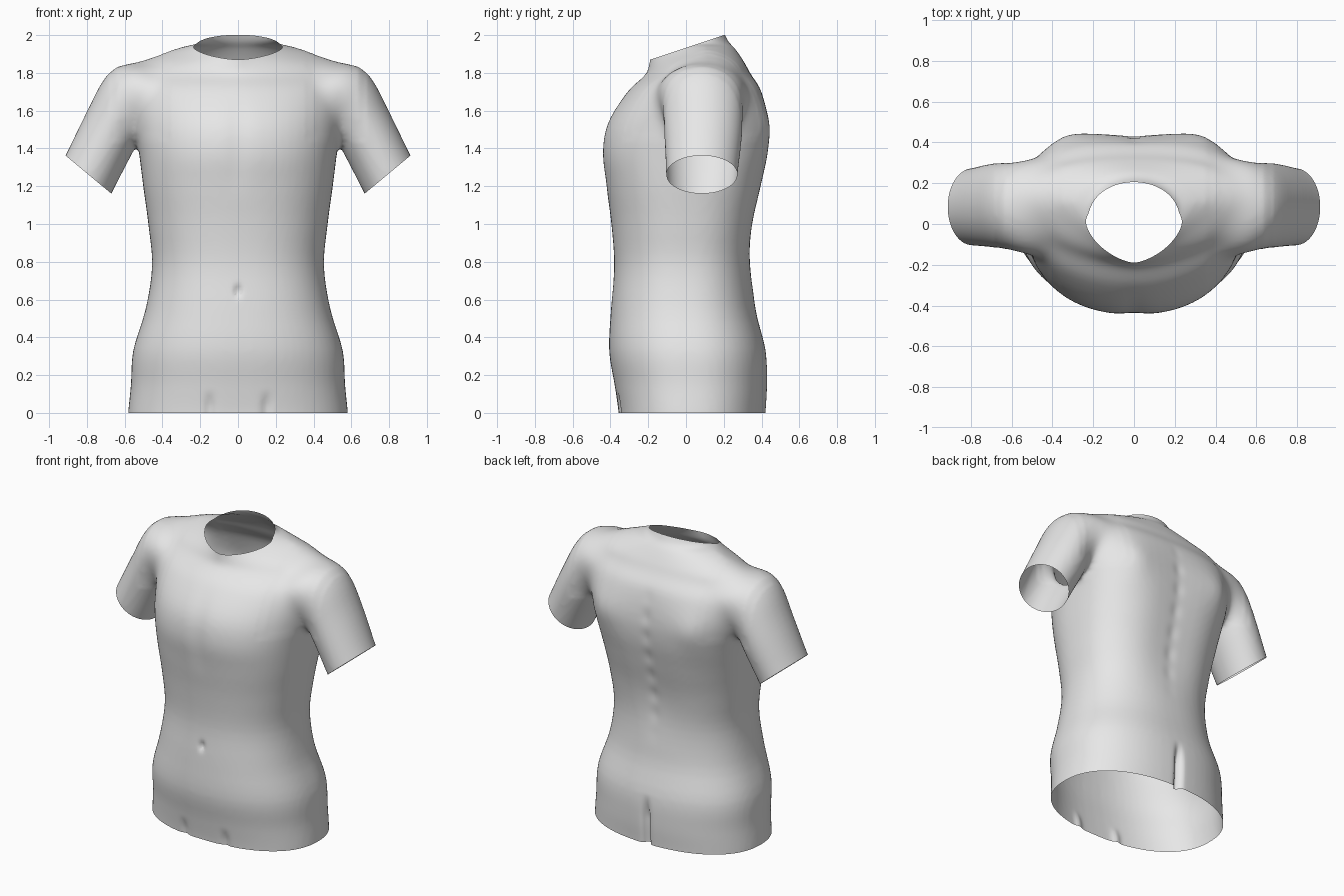
import bpy, bmesh, math
from mathutils import Vector

if "Cube" in bpy.data.objects:
    bpy.data.objects.remove(bpy.data.objects["Cube"])

SEG = 64


def spline(rows, steps=4):
    """Smoothly resample a short table of ring settings (Catmull-Rom)."""
    out = []
    for i in range(len(rows) - 1):
        a, b = rows[max(i - 1, 0)], rows[i]
        c, d = rows[i + 1], rows[min(i + 2, len(rows) - 1)]
        for s in range(steps):
            t = s / steps
            out.append([0.5 * (2 * q + (r - p) * t + (2 * p - 5 * q + 4 * r - w) * t * t
                               + (3 * q - p - 3 * r + w) * t ** 3)
                        for p, q, r, w in zip(a, b, c, d)])
    out.append(list(rows[-1]))
    return out


def loft(bm, rings):
    """Skin a list of rings into a closed solid."""
    loops = [[bm.verts.new(p) for p in ring] for ring in rings]
    faces = [bm.faces.new(loops[0]), bm.faces.new(loops[-1])]
    for a, b in zip(loops, loops[1:]):
        for i in range(SEG):
            j = (i + 1) % SEG
            faces.append(bm.faces.new((a[i], a[j], b[j], b[i])))
    bmesh.ops.recalc_face_normals(bm, faces=faces)


def spow(v, e):
    return math.copysign(abs(v) ** e, v)


def torso_ring(z, half, front, back, mid, front_power, back_power):
    ring = []
    for i in range(SEG):
        a = 2 * math.pi * i / SEG
        c, s = math.cos(a), math.sin(a)
        e = 2 / (back_power if s > 0 else front_power)
        reach = back - mid if s > 0 else mid - front
        ring.append((half * spow(c, e), mid + reach * spow(s, e), z))
    return ring


def sleeve_ring(side, tx, tz, bx, bz, y0, y1):
    ring = []
    for i in range(SEG):
        a = 2 * math.pi * i / SEG
        k = 0.5 + 0.5 * math.cos(a)
        y = (y0 + y1) / 2 + (y1 - y0) / 2 * math.sin(a)
        ring.append((side * (bx + (tx - bx) * k), y, bz + (tz - bz) * k))
    return ring


def gauss(v, width):
    return math.exp(-(v / width) ** 2)


def fade(v, lo, hi):
    t = min(max((v - lo) / (hi - lo), 0), 1)
    return t * t * (3 - 2 * t)


def trim(bm, point, normal, region):
    """Cut an open edge along a plane, only inside the given region."""
    point, normal = Vector(point), Vector(normal).normalized()
    faces = [f for f in bm.faces if region(f.calc_center_median())]
    geom = set(faces)
    for f in faces:
        geom.update(f.verts)
        geom.update(f.edges)
    bmesh.ops.bisect_plane(bm, geom=list(geom), dist=1e-5, plane_co=point, plane_no=normal)
    gone = []
    for f in bm.faces:
        c = f.calc_center_median()
        if region(c) and (c - point).dot(normal) > 0:
            gone.append(f)
    bmesh.ops.delete(bm, geom=gone, context='FACES')


# torso: height, half width, front y, back y, widest y, front and back roundness
torso = [
    (-0.10, 0.585, -0.355, 0.42, 0.03, 2.3, 2.25),
    (0.00, 0.582, -0.357, 0.422, 0.03, 2.3, 2.25),
    (0.15, 0.567, -0.378, 0.43, 0.03, 2.3, 2.25),
    (0.33, 0.555, -0.407, 0.422, 0.02, 2.3, 2.3),
    (0.55, 0.489, -0.397, 0.368, 0.0, 2.3, 2.3),
    (0.78, 0.455, -0.38, 0.35, 0.0, 2.3, 2.35),
    (1.00, 0.475, -0.395, 0.372, 0.0, 2.3, 2.45),
    (1.20, 0.502, -0.422, 0.415, 0.0, 2.3, 2.6),
    (1.38, 0.525, -0.444, 0.45, 0.02, 2.25, 2.8),
    (1.54, 0.555, -0.415, 0.452, 0.05, 2.1, 2.9),
    (1.70, 0.575, -0.31, 0.405, 0.08, 2.0, 2.7),
    (1.79, 0.58, -0.215, 0.345, 0.10, 1.7, 2.3),
    (1.845, 0.56, -0.195, 0.315, 0.11, 1.4, 2.1),
    (1.90, 0.415, -0.19, 0.28, 0.11, 1.2, 1.9),
    (1.94, 0.285, -0.188, 0.25, 0.10, 1.25, 1.85),
    (1.97, 0.2, -0.185, 0.222, 0.08, 1.45, 1.9),
    (2.10, 0.19, -0.18, 0.16, 0.05, 1.8, 2.0),
]

# sleeve: top x, top z, bottom x, bottom z, front y, back y
sleeve = [
    (0.38, 1.84, 0.28, 1.48, -0.10, 0.33),
    (0.50, 1.85, 0.36, 1.50, -0.16, 0.335),
    (0.62, 1.845, 0.44, 1.51, -0.15, 0.315),
    (0.71, 1.765, 0.50, 1.48, -0.13, 0.305),
    (0.80, 1.595, 0.575, 1.345, -0.115, 0.297),
    (0.915, 1.36, 0.67, 1.16, -0.105, 0.273),
    (1.005, 1.19, 0.75, 1.00, -0.10, 0.26),
]

bm = bmesh.new()
loft(bm, [torso_ring(*r) for r in spline(torso)])
for side in (1, -1):
    loft(bm, [sleeve_ring(side, *r) for r in spline(sleeve)])
mesh = bpy.data.meshes.new("shirt")
bm.to_mesh(mesh)
bm.free()
shirt = bpy.data.objects.new("shirt", mesh)
bpy.context.collection.objects.link(shirt)

# blend body and sleeves into one skin
blend = shirt.modifiers.new("blend", 'REMESH')
blend.mode = 'VOXEL'
blend.voxel_size = 0.015
soft = shirt.modifiers.new("soft", 'SMOOTH')
soft.factor = 0.5
soft.iterations = 8
bpy.context.view_layer.objects.active = shirt
shirt.select_set(True)
for name in ("blend", "soft"):
    bpy.ops.object.modifier_apply(modifier=name)

bm = bmesh.new()
bm.from_mesh(shirt.data)

# melt the sleeve seams into the shoulders, chest and back
for reach, lowest, rounds in ((0.16, 1.44, 20), (0.11, 1.47, 20)):
    seam = [v for v in bm.verts if v.co.z > lowest and abs(abs(v.co.x) - 0.52) < reach]
    for _ in range(rounds):
        bmesh.ops.smooth_vert(bm, verts=seam, factor=0.5,
                              use_axis_x=True, use_axis_y=True, use_axis_z=True)

# sculpted folds and body relief
for v in bm.verts:
    x, y, z = v.co
    if abs(x) > 0.56:
        continue
    if y > 0.15:
        spine = fade(z, 0.6, 1.0) * (1 - fade(z, 1.5, 1.8))
        bumps = 0.7 + 0.3 * math.cos(z * 45)
        v.co.y -= spine * (0.024 * gauss(x, 0.19) + 0.008 * bumps * gauss(x, 0.035))
        v.co.y += 0.014 * gauss(abs(x) - 0.33, 0.1) * gauss(z - 1.5, 0.13)
        v.co.y -= 0.04 * gauss(x, 0.022) * (1 - fade(z, 0.16, 0.34))
    elif y < -0.15:
        v.co.y += 0.022 * gauss(x, 0.016) * gauss(z - 0.645, 0.028)
        v.co.y += 0.008 * gauss(x, 0.06) * fade(z, 1.1, 1.4) * (1 - fade(z, 1.5, 1.75))
        v.co.y += 0.014 * gauss(abs(x) - 0.15, 0.025) * (1 - fade(z, 0.03, 0.13))

# open hem, collar and cuffs
trim(bm, (0, 0, 0), (0, 0, -1), lambda c: c.z < 0.1)
trim(bm, (0, -0.19, 1.87), (0, -0.333, 1), lambda c: c.z > 1.8 and abs(c.x) < 0.4)
for side in (1, -1):
    trim(bm, (side * 0.79, 0, 1.26), (side * 0.64, 0, -0.77),
         lambda c: c.x * side > 0.6 and c.z > 0.9)

for f in bm.faces:
    f.smooth = True
bm.to_mesh(shirt.data)
bm.free()

grey = bpy.data.materials.new("light grey")
grey.diffuse_color = (0.8, 0.8, 0.8, 1)
grey.use_nodes = True
grey.node_tree.nodes["Principled BSDF"].inputs["Base Color"].default_value = grey.diffuse_color
shirt.data.materials.clear()
shirt.data.materials.append(grey)
